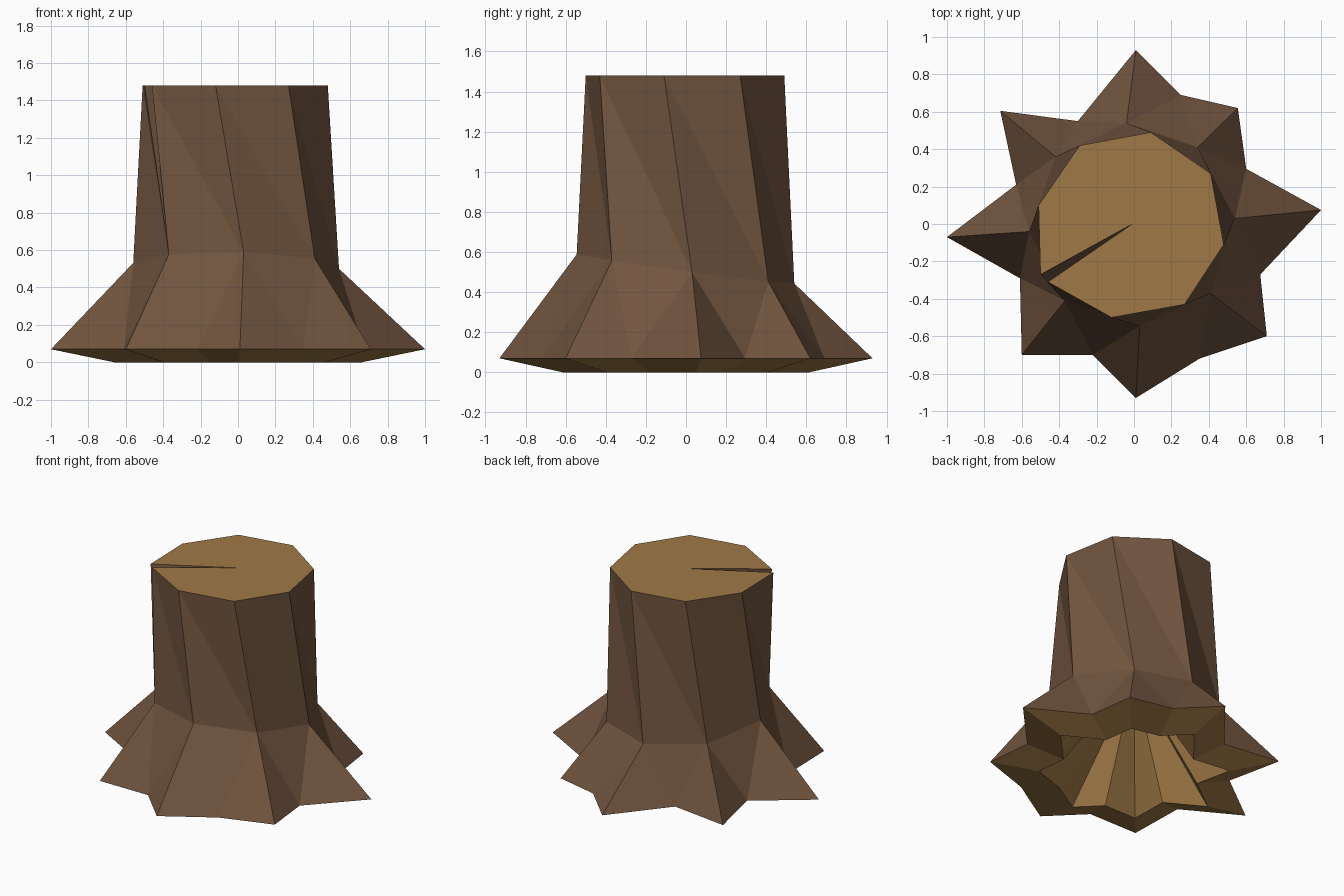
import bpy, bmesh

if "Cube" in bpy.data.objects:
    bpy.data.objects.remove(bpy.data.objects["Cube"])


def material(name, rgb):
    m = bpy.data.materials.new(name)
    m.diffuse_color = (*rgb, 1)
    m.use_nodes = True
    m.node_tree.nodes["Principled BSDF"].inputs["Base Color"].default_value = m.diffuse_color
    return m


# Plan outlines, counter-clockwise from the cracked front-left corner
TOP = [(-.46, -.31), (-.12, -.50), (.27, -.43), (.48, -.11), (.41, .27),
       (.09, .49), (-.29, .42), (-.51, .10)]
CRACK_EDGE = (-.50, -.27)
WAIST = [(-.37, -.41), (.03, -.545), (.41, -.37), (.54, .03), (.34, .41),
         (-.04, .54), (-.42, .36), (-.56, -.04)]
ROOTS = [(-.60, -.70), (.01, -.93), (.71, -.60), (1.0, .075), (.555, .62),
         (.01, .93), (-.715, .605), (-1.0, -.07)]
VALLEYS = [(-.22, -.70), (.35, -.72), (.675, -.27), (.60, .295), (.25, .69),
           (-.30, .55), (-.63, .21), (-.61, -.29)]
H, LIP, BASE_SCALE = 1.48, .07, .66

bm = bmesh.new()


def ring(points, height):
    return [bm.verts.new((x, y, height(x, y))) for x, y in points]


def face(mat, *verts):
    bm.faces.new(verts).material_index = mat


top = ring(TOP, lambda x, y: H)
waist = ring(WAIST, lambda x, y: .515 - .135 * y - .02 * x)
roots = ring(ROOTS, lambda x, y: LIP)
valleys = ring(VALLEYS, lambda x, y: LIP)
crack_edge = bm.verts.new((*CRACK_EDGE, H))
crack_tip = bm.verts.new((-.01, 0, H))
hollow = bm.verts.new((0, 0, .7))

# Twisted trunk and flared roots
for i in range(8):
    j = (i + 1) % 8
    upper_next = top[j] if j else crack_edge
    face(0, top[i], waist[i], waist[j])
    face(0, top[i], waist[j], upper_next)
    face(0, waist[i], roots[i], valleys[i])
    face(0, waist[i], valleys[i], waist[j])
    face(0, valleys[i], roots[j], waist[j])

# Crack walls and cut top
face(0, crack_edge, waist[0], crack_tip)
face(0, crack_tip, waist[0], top[0])
face(1, *top, crack_edge, crack_tip)

# Undercut rim and hollow underside
star = [v for pair in zip(roots, valleys) for v in pair]
foot = [bm.verts.new((v.co.x * BASE_SCALE, v.co.y * BASE_SCALE, 0)) for v in star]
for i in range(16):
    j = (i + 1) % 16
    face(1, star[i], foot[i], foot[j], star[j])
    face(1, foot[i], hollow, foot[j])

bmesh.ops.recalc_face_normals(bm, faces=bm.faces[:])
mesh = bpy.data.meshes.new("tree_stump")
bm.to_mesh(mesh)
bm.free()
mesh.materials.append(material("bark brown", (.165, .090, .050)))
mesh.materials.append(material("cut wood", (.352, .195, .062)))
bpy.context.collection.objects.link(bpy.data.objects.new("tree_stump", mesh))
